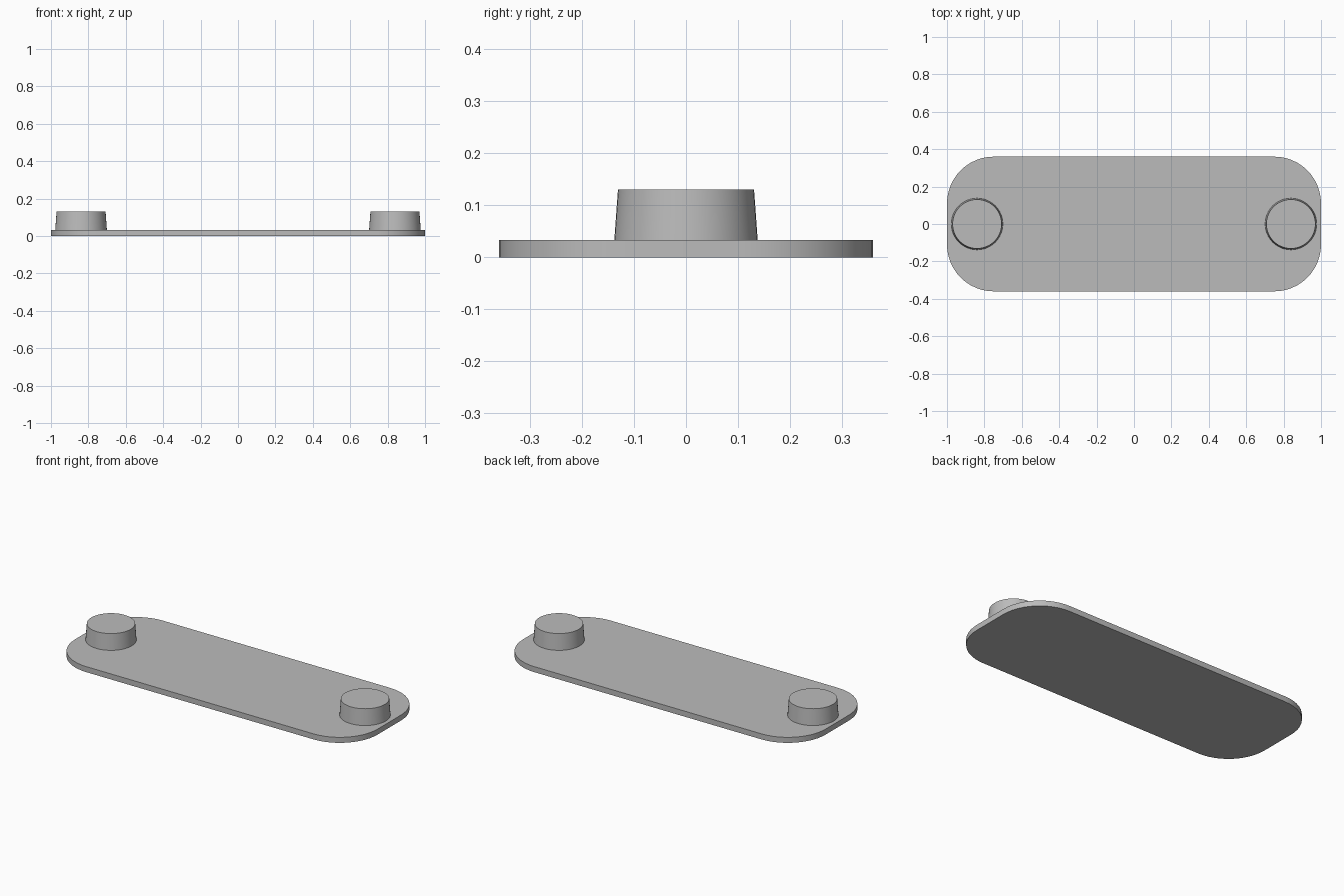
import bpy, bmesh, math

cube = bpy.data.objects.get("Cube")
if cube:
    bpy.data.objects.remove(cube, do_unlink=True)

HALF_X, HALF_Y, CORNER = 1.0, 0.36, 0.25
PLATE_TOP, PEG_TOP = 0.033, 0.13

grey = bpy.data.materials.new("plain grey")
grey.use_nodes = True
colour = (0.5, 0.5, 0.5, 1)
grey.diffuse_color = colour
grey.node_tree.nodes["Principled BSDF"].inputs["Base Color"].default_value = colour


def add_object(name, bm):
    bmesh.ops.recalc_face_normals(bm, faces=bm.faces)
    mesh = bpy.data.meshes.new(name)
    bm.to_mesh(mesh)
    bm.free()
    mesh.materials.append(grey)
    obj = bpy.data.objects.new(name, mesh)
    bpy.context.collection.objects.link(obj)
    bpy.ops.object.select_all(action="DESELECT")
    obj.select_set(True)
    bpy.context.view_layer.objects.active = obj
    bpy.ops.object.shade_smooth_by_angle(angle=math.radians(30))


# Flat plate with rounded corners
bm = bmesh.new()
outline = []
steps = 12
for quarter, (sx, sy) in enumerate([(1, 1), (-1, 1), (-1, -1), (1, -1)]):
    for i in range(steps + 1):
        a = (quarter + i / steps) * math.pi / 2
        outline.append(bm.verts.new((sx * (HALF_X - CORNER) + CORNER * math.cos(a),
                                     sy * (HALF_Y - CORNER) + CORNER * math.sin(a), 0)))
base = bm.faces.new(outline)
top = bmesh.ops.extrude_face_region(bm, geom=[base], use_keep_orig=True)["geom"]
bmesh.ops.translate(bm, vec=(0, 0, PLATE_TOP),
                    verts=[v for v in top if isinstance(v, bmesh.types.BMVert)])
add_object("base_plate", bm)

# Tapered round pegs at both ends
for name, side in (("left_peg", 1), ("right_peg", -1)):
    bm = bmesh.new()
    bmesh.ops.create_cone(bm, cap_ends=True, segments=48, radius1=0.138,
                          radius2=0.131, depth=PEG_TOP - PLATE_TOP)
    bmesh.ops.translate(bm, vec=(side * 0.839, 0, (PEG_TOP + PLATE_TOP) / 2), verts=bm.verts)
    add_object(name, bm)
